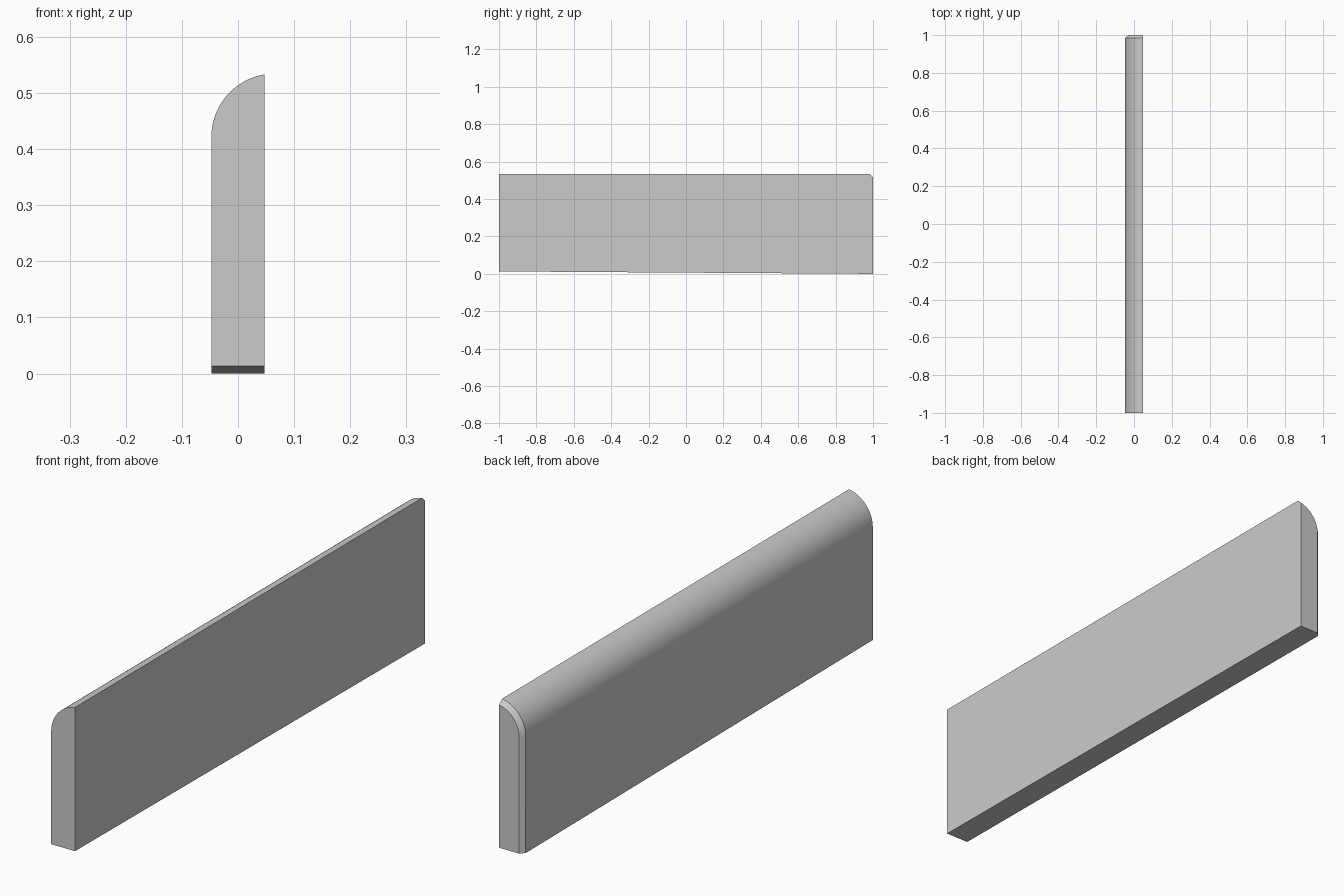
import bpy, bmesh
from math import pi, acos, cos, sin, radians

if "Cube" in bpy.data.objects:
    bpy.data.objects.remove(bpy.data.objects["Cube"])

LEFT, RIGHT = -0.0475, 0.0475
RADIUS, CX, CZ = 0.113, 0.0655, 0.4215
CHAMFER = 0.016
SEGMENTS = 20


def floor_z(y):
    # underside rises slightly toward the front
    return 0.013 * (1 - y) / 2


def ring(bm, y, inset):
    """Panel cross-section, with the rounded left side moved in by inset."""
    r = RADIUS - inset
    end = acos((RIGHT - CX) / r)
    pts = [(RIGHT, floor_z(y)), (LEFT + inset, floor_z(y))]
    for i in range(SEGMENTS + 1):
        a = pi + (end - pi) * i / SEGMENTS
        pts.append((CX + r * cos(a), CZ + r * sin(a)))
    return [bm.verts.new((x, y, z)) for x, z in pts]


# Upright panel: rounded top edge, chamfered back end
bm = bmesh.new()
rings = [ring(bm, -1, 0), ring(bm, 1 - CHAMFER, 0), ring(bm, 1, CHAMFER)]
n = len(rings[0])
for a, b in zip(rings, rings[1:]):
    for i in range(n):
        j = (i + 1) % n
        bm.faces.new((a[i], a[j], b[j], b[i]))
bm.faces.new(rings[0])
bm.faces.new(rings[-1])
bmesh.ops.recalc_face_normals(bm, faces=bm.faces)

mesh = bpy.data.meshes.new("rounded_panel")
bm.to_mesh(mesh)
bm.free()
panel = bpy.data.objects.new("rounded_panel", mesh)
bpy.context.collection.objects.link(panel)
bpy.context.view_layer.objects.active = panel
panel.select_set(True)
bpy.ops.object.shade_smooth_by_angle(angle=radians(20))
